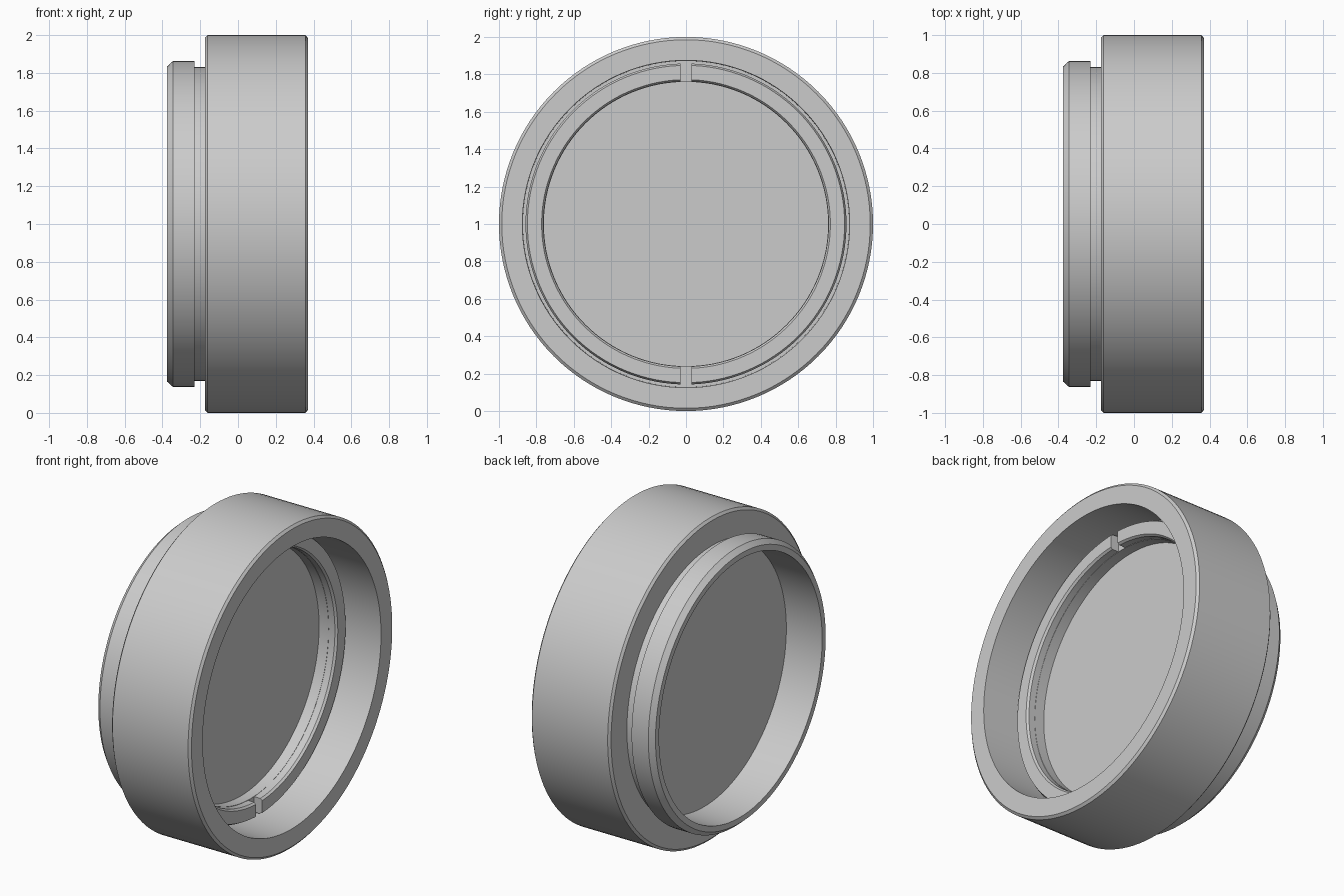
import bpy, bmesh, math
from mathutils import Matrix, Vector

old = bpy.data.objects.get("Cube")
if old:
    bpy.data.objects.remove(old, do_unlink=True)

SEGMENTS = 128

grey = bpy.data.materials.new("neutral_grey")
grey.use_nodes = True
grey.diffuse_color = (0.6, 0.6, 0.6, 1)
grey.node_tree.nodes["Principled BSDF"].inputs["Base Color"].default_value = (0.6, 0.6, 0.6, 1)


def finish(name, bm):
    """Turn a bmesh into a smooth-shaded object."""
    bmesh.ops.recalc_face_normals(bm, faces=bm.faces)
    mesh = bpy.data.meshes.new(name)
    bm.to_mesh(mesh)
    bm.free()
    mesh.materials.append(grey)
    obj = bpy.data.objects.new(name, mesh)
    bpy.context.collection.objects.link(obj)
    return obj


def lathe(name, profile):
    """Revolve a closed (x, radius) profile around the x axis at z = 1."""
    bm = bmesh.new()
    rings = []
    for i in range(SEGMENTS):
        a = 2 * math.pi * i / SEGMENTS
        rings.append([bm.verts.new((x, r * math.sin(a), 1 + r * math.cos(a))) for x, r in profile])
    n = len(profile)
    for i in range(SEGMENTS):
        a, b = rings[i], rings[(i + 1) % SEGMENTS]
        for j in range(n):
            k = (j + 1) % n
            bm.faces.new((a[j], a[k], b[k], b[j]))
    return finish(name, bm)


def smooth(obj):
    bpy.ops.object.select_all(action='DESELECT')
    obj.select_set(True)
    bpy.context.view_layer.objects.active = obj
    bpy.ops.object.shade_smooth_by_angle(angle=math.radians(25))


# Outer barrel with bevelled rims, a neck and a mounting flange
barrel = lathe("barrel", [
    (0.37, 0.875), (0.37, 0.985), (0.357, 1.0), (-0.162, 1.0), (-0.175, 0.985),
    (-0.175, 0.83), (-0.23, 0.83), (-0.23, 0.862), (-0.345, 0.862), (-0.375, 0.835),
    (-0.375, 0.80), (-0.12, 0.80), (-0.12, 0.76), (0.09, 0.76), (0.09, 0.872)])

# Retaining ring that holds the glass, with a narrow gap around it
ring = lathe("retaining_ring", [
    (0.08, 0.765), (0.08, 0.858), (0.125, 0.858), (0.145, 0.848),
    (0.145, 0.772), (0.132, 0.762), (0.015, 0.762), (0.015, 0.765)])

# Two tool slots, top and bottom of the ring
bm = bmesh.new()
for side in (1, -1):
    bmesh.ops.create_cube(bm, size=1, matrix=Matrix.Translation((0.14, 0, 1 + side * 0.81))
                          @ Matrix.Diagonal((0.10, 0.06, 0.16, 1)))
cutter = finish("slot_cutter", bm)
cutter.hide_render = True
cutter.hide_set(True)
cut = ring.modifiers.new("slots", 'BOOLEAN')
cut.operation = 'DIFFERENCE'
cut.solver = 'EXACT'
cut.object = cutter

# Apply the slots, then drop the helper
bpy.context.view_layer.update()
cut_mesh = bpy.data.meshes.new_from_object(ring.evaluated_get(bpy.context.evaluated_depsgraph_get()))
ring.modifiers.clear()
ring.data = cut_mesh
bpy.data.objects.remove(cutter, do_unlink=True)

# Flat glass disc closing the barrel
bm = bmesh.new()
bmesh.ops.create_cone(bm, cap_ends=True, segments=SEGMENTS, radius1=0.799, radius2=0.764, depth=0.155,
                      matrix=Matrix.Translation((-0.0525, 0, 1)) @ Matrix.Rotation(math.pi / 2, 4, 'Y'))
glass = finish("glass", bm)

for part in (barrel, ring, glass):
    smooth(part)
